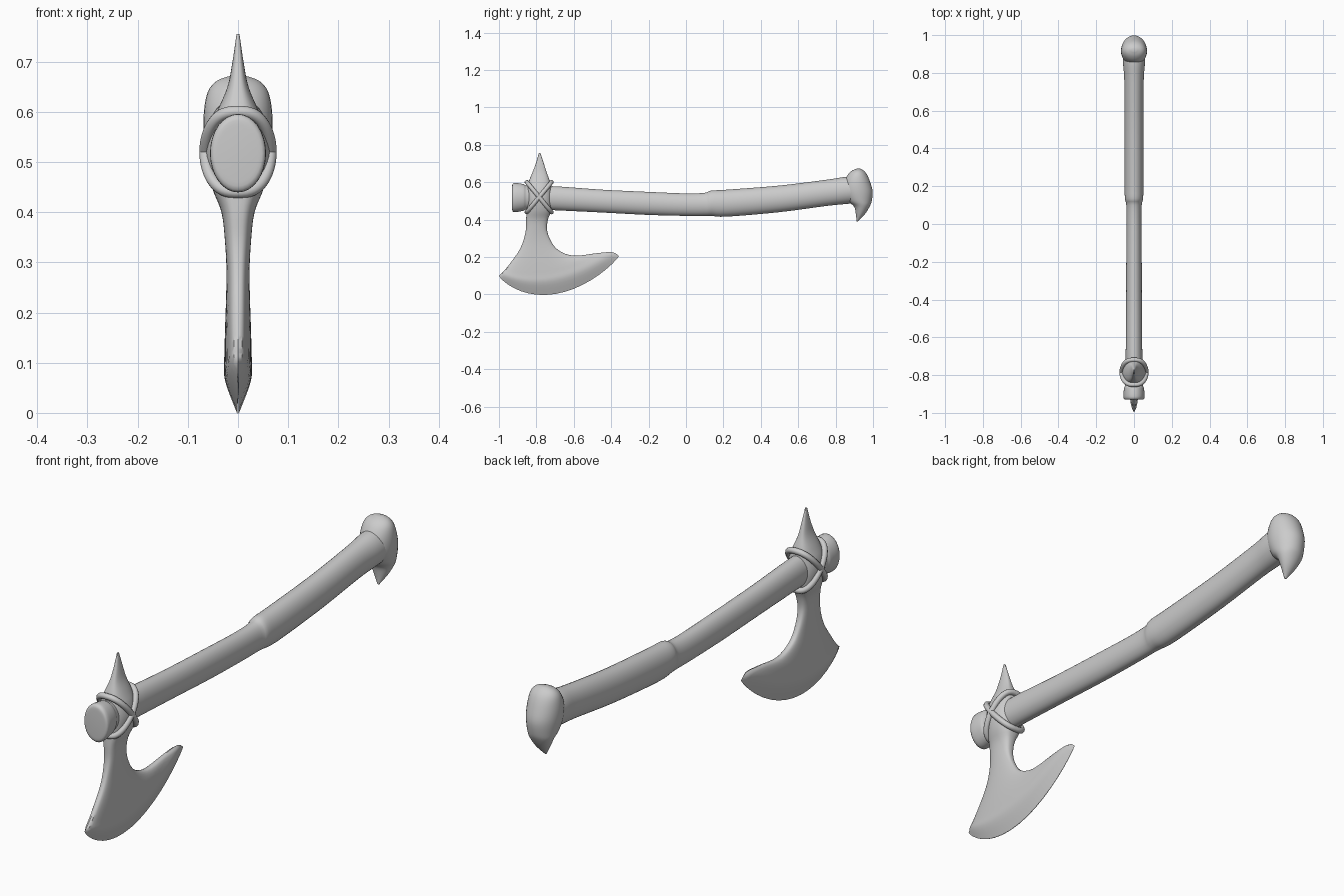
import bpy, bmesh
from math import sin, cos, pi
from mathutils import Vector

if "Cube" in bpy.data.objects:
    bpy.data.objects.remove(bpy.data.objects["Cube"])


def spline(p0, p1, p2, p3, t):
    return [0.5 * (2 * b + (c - a) * t + (2 * a - 5 * b + 4 * c - d) * t * t
            + (3 * b - a - 3 * c + d) * t ** 3) for a, b, c, d in zip(p0, p1, p2, p3)]


def smooth_object(obj, angle=0.7):
    bpy.ops.object.select_all(action='DESELECT')
    obj.select_set(True)
    bpy.context.view_layer.objects.active = obj
    bpy.ops.object.shade_smooth_by_angle(angle=angle)


def make_object(name, rings, closed=False):
    """Skin rings of points into one mesh, capped or joined end to end."""
    bm = bmesh.new()
    loops = [[bm.verts.new(p) for p in r] for r in rings]
    n = len(loops[0])
    pairs = list(zip(loops, loops[1:])) + ([(loops[-1], loops[0])] if closed else [])
    for a, b in pairs:
        for i in range(n):
            j = (i + 1) % n
            bm.faces.new((a[i], a[j], b[j], b[i]))
    if not closed:
        bm.faces.new(loops[0])
        bm.faces.new(loops[-1])
    bmesh.ops.recalc_face_normals(bm, faces=bm.faces)
    me = bpy.data.meshes.new(name)
    bm.to_mesh(me)
    bm.free()
    obj = bpy.data.objects.new(name, me)
    bpy.context.collection.objects.link(obj)
    smooth_object(obj)
    return obj


def loft(name, rows, n=32, steps=4, power=1.0):
    """rows: y and z of both silhouette ends, half width in x, downward sag."""
    rows = [tuple(r) + (0,) * (6 - len(r)) for r in rows]
    ext = [rows[0]] + rows + [rows[-1]]
    fine = [spline(*ext[i:i + 4], k / steps) for i in range(len(rows) - 1) for k in range(steps)]
    fine.append(rows[-1])
    rings = []
    for y0, z0, y1, z1, w, sag in fine:
        ring = []
        for i in range(n):
            a = 2 * pi * i / n
            u, s = cos(a), sin(a)
            x = max(w, 0.0008) * (1 if s > 0 else -1) * abs(s) ** power
            arc = max(0, 1 - u * u) ** 0.85 * sag
            ring.append((x, (y0 + y1) / 2 + (y1 - y0) / 2 * u - 0.13 * arc,
                         (z0 + z1) / 2 + (z1 - z0) / 2 * u - arc))
        rings.append(ring)
    return make_object(name, rings)


# Wooden handle with flared front end and stepped grip: y, low z, top z, half width
handle = [(-0.93, 0.465, 0.57, 0.04), (-0.922, 0.44, 0.595, 0.055), (-0.87, 0.447, 0.59, 0.053),
          (-0.84, 0.455, 0.58, 0.045), (-0.70, 0.45, 0.578, 0.044), (-0.45, 0.438, 0.56, 0.042),
          (-0.2, 0.425, 0.548, 0.041), (0.0, 0.42, 0.54, 0.04), (0.1, 0.42, 0.543, 0.041),
          (0.135, 0.42, 0.555, 0.048), (0.22, 0.416, 0.56, 0.05), (0.5, 0.44, 0.582, 0.05),
          (0.75, 0.473, 0.613, 0.051), (0.85, 0.483, 0.628, 0.058), (0.92, 0.49, 0.63, 0.06)]
loft("handle", [(y, a, y, b, w) for y, a, b, w in handle])

# Hooked pommel: z, front y, back y, half width
pommel = [(0.672, 0.912, 0.932, 0.015), (0.662, 0.888, 0.95, 0.042), (0.64, 0.865, 0.968, 0.06),
          (0.60, 0.845, 0.985, 0.068), (0.55, 0.84, 0.998, 0.068), (0.50, 0.865, 0.993, 0.06),
          (0.47, 0.898, 0.982, 0.05), (0.43, 0.908, 0.957, 0.03), (0.39, 0.912, 0.918, 0.004)]
loft("hooked_pommel", [(a, z, b, z, w) for z, a, b, w in pommel])

# Axe head: spike, socket, neck and crescent blade in one loft
head = [(-0.787, 0.755, -0.778, 0.755, 0.003), (-0.803, 0.70, -0.76, 0.70, 0.011),
        (-0.822, 0.65, -0.744, 0.65, 0.021), (-0.842, 0.60, -0.726, 0.60, 0.042),
        (-0.85, 0.56, -0.72, 0.56, 0.058), (-0.852, 0.51, -0.718, 0.51, 0.064),
        (-0.852, 0.45, -0.72, 0.45, 0.052), (-0.855, 0.40, -0.738, 0.40, 0.033),
        (-0.857, 0.34, -0.743, 0.345, 0.026), (-0.872, 0.28, -0.722, 0.285, 0.023),
        (-0.895, 0.23, -0.68, 0.235, 0.024, 0.01), (-0.93, 0.18, -0.60, 0.207, 0.026, 0.03),
        (-0.965, 0.135, -0.48, 0.22, 0.027, 0.065), (-0.985, 0.115, -0.395, 0.226, 0.026, 0.1),
        (-1.0, 0.10, -0.358, 0.205, 0.001, 0.15)]
loft("axe_head", head, n=40, power=0.65)

# Two crossed lashings tied diagonally round the socket
for side, name in ((1, "lashing_a"), (-1, "lashing_b")):
    def path(a):
        c, s = cos(a), sin(a)
        x = 0.065 * (1 if c > 0 else -1) * abs(c) ** 0.75
        return Vector((x, -0.785 + side * 0.066 * s, 0.52 + 0.08 * s))
    rings = []
    for i in range(64):
        a = 2 * pi * (i + 0.5) / 64
        p = path(a)
        t = (path(a + 0.02) - path(a - 0.02)).normalized()
        out = (p - Vector((0, -0.785, 0.52))).normalized()
        b = t.cross(out).normalized()
        out = b.cross(t)
        rings.append([p + 0.012 * (out * cos(2 * pi * k / 10) + b * sin(2 * pi * k / 10))
                      for k in range(10)])
    make_object(name, rings, closed=True)
